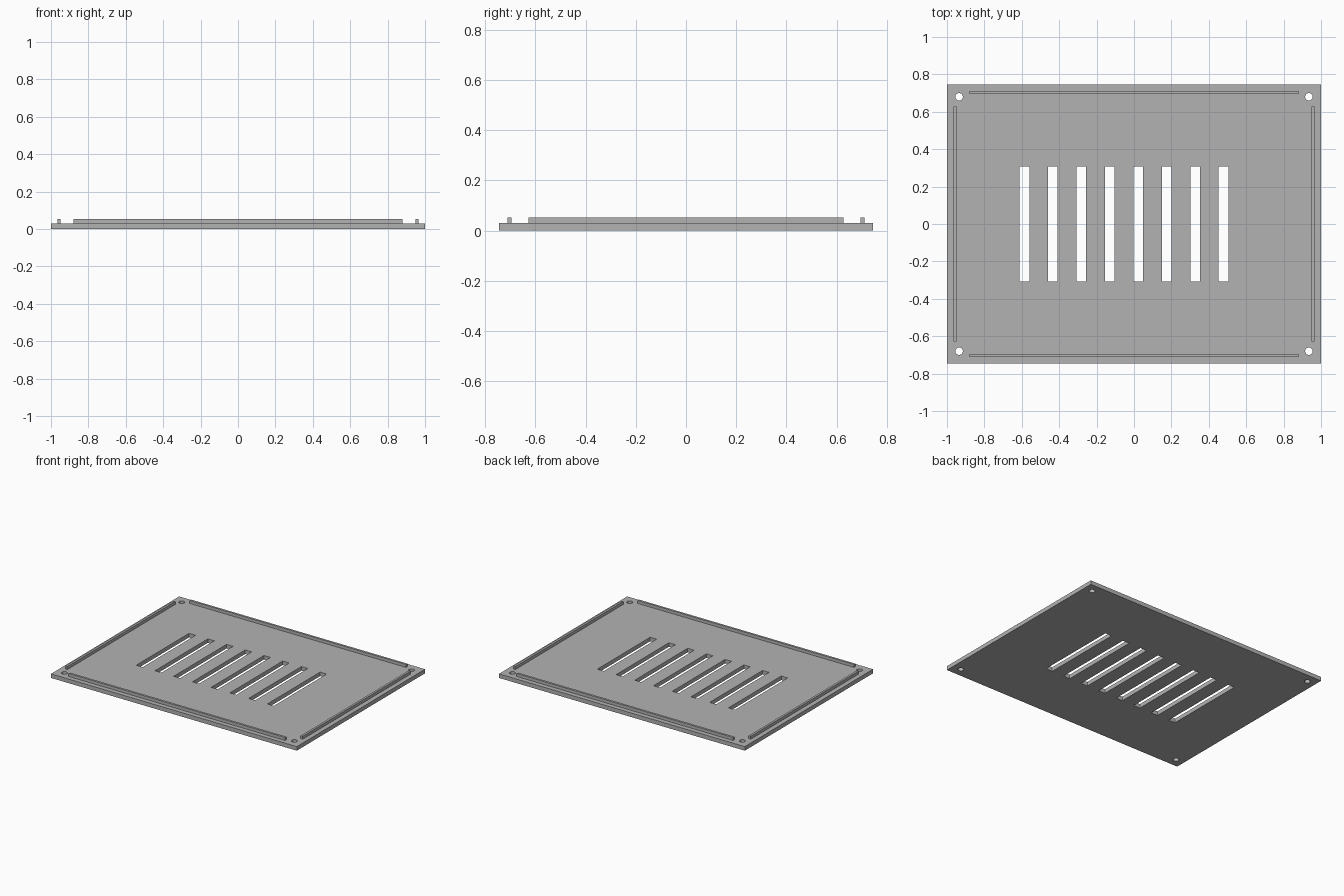
import bpy, bmesh
from mathutils import Matrix, Vector

cube = bpy.data.objects.get("Cube")
if cube:
    bpy.data.objects.remove(cube, do_unlink=True)

WIDTH, DEPTH, THICK, RIDGE_TOP = 2.0, 1.49, 0.03, 0.052
GREY = (0.45, 0.45, 0.45, 1)

grey = bpy.data.materials.new("plain grey")
grey.use_nodes = True
grey.diffuse_color = GREY
grey.node_tree.nodes["Principled BSDF"].inputs["Base Color"].default_value = GREY


def add_box(bm, low, high):
    low, high = Vector(low), Vector(high)
    matrix = Matrix.Translation((low + high) / 2) @ Matrix.Diagonal((*(high - low), 1))
    bmesh.ops.create_cube(bm, size=1, matrix=matrix)


def finish(bm, name):
    mesh = bpy.data.meshes.new(name)
    bm.to_mesh(mesh)
    bm.free()
    mesh.materials.append(grey)
    obj = bpy.data.objects.new(name, mesh)
    bpy.context.collection.objects.link(obj)
    return obj


def box_object(name, low, high):
    bm = bmesh.new()
    add_box(bm, low, high)
    return finish(bm, name)


# Base plate
plate = box_object("vent_plate", (-WIDTH / 2, -DEPTH / 2, 0), (WIDTH / 2, DEPTH / 2, THICK))

# Cutter: eight vent slots and four corner screw holes
bm = bmesh.new()
for i in range(8):
    x = -0.613 + i * 0.1523
    add_box(bm, (x, -0.307, -0.1), (x + 0.053, 0.307, 0.1))
for sx in (-1, 1):
    for sy in (-1, 1):
        bmesh.ops.create_cone(bm, cap_ends=True, segments=32, radius1=0.02, radius2=0.02,
                              depth=0.2, matrix=Matrix.Translation((sx * 0.935, sy * 0.68, 0)))
cutter = finish(bm, "opening_cutter")
cutter.hide_render = True

cut = plate.modifiers.new("openings", 'BOOLEAN')
cut.operation = 'DIFFERENCE'
cut.solver = 'EXACT'
cut.object = cutter
bpy.context.view_layer.objects.active = plate
bpy.ops.object.modifier_apply(modifier=cut.name)
bpy.data.objects.remove(cutter, do_unlink=True)

# Raised locating ridges along the four edges
for side, s in (("right", -1), ("left", 1)):
    x = s * 0.9575
    box_object(side + "_ridge", (x - 0.008, -0.628, THICK), (x + 0.008, 0.628, RIDGE_TOP))
for side, s in (("front", -1), ("back", 1)):
    y = s * 0.703
    box_object(side + "_ridge", (-0.88, y - 0.008, THICK), (0.88, y + 0.008, RIDGE_TOP))
